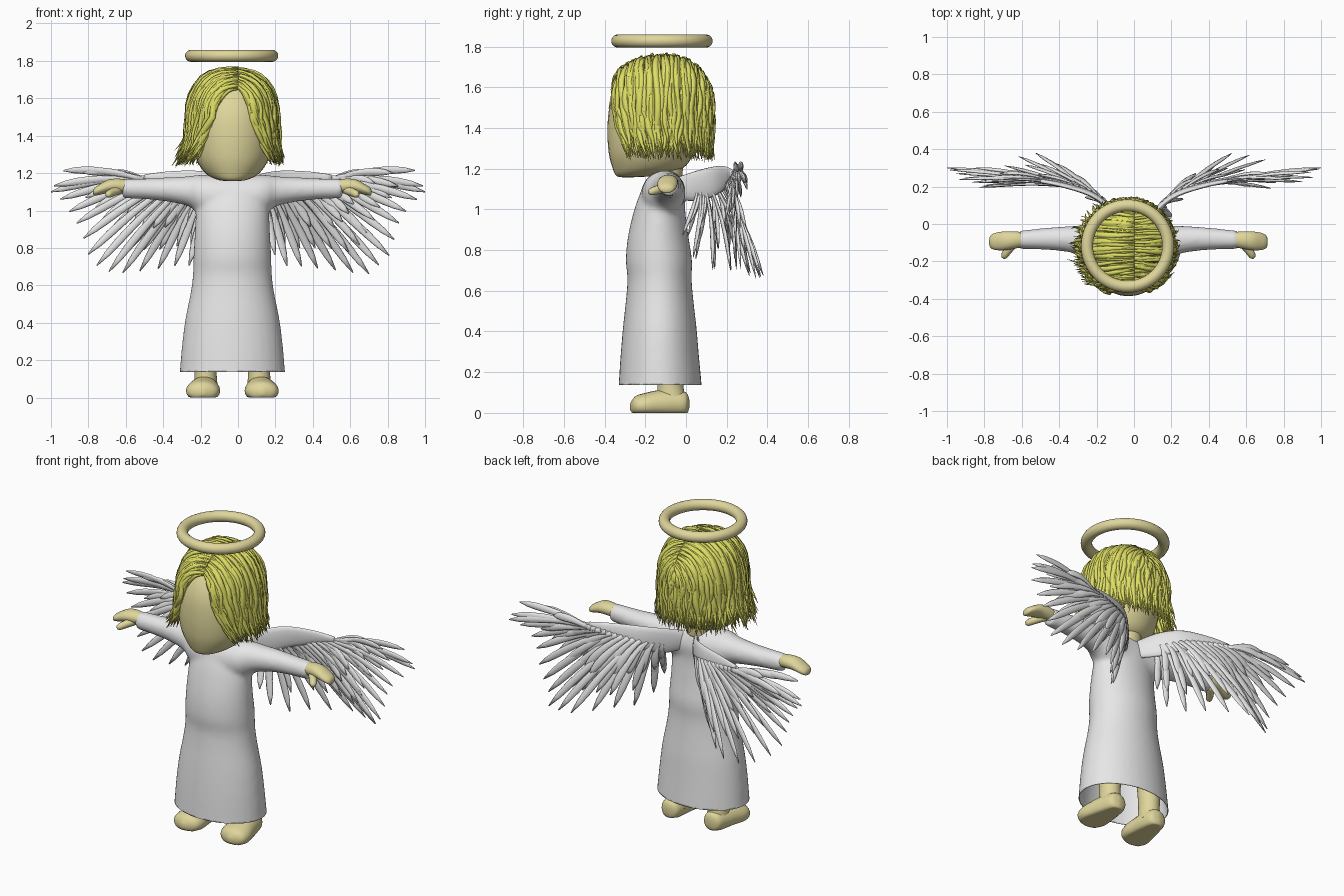
import bpy, bmesh, random
from math import sin, cos, pi, radians
from mathutils import Vector

random.seed(4)
if "Cube" in bpy.data.objects:
    bpy.data.objects.remove(bpy.data.objects["Cube"])

CX = -0.03  # centre line of the body


def material(name, rgb):
    m = bpy.data.materials.new(name)
    m.use_nodes = True
    m.diffuse_color = (*rgb, 1)
    m.node_tree.nodes["Principled BSDF"].inputs["Base Color"].default_value = (*rgb, 1)
    return m


SKIN = material("skin", (0.74, 0.67, 0.33))
HAIR = material("blonde hair", (0.73, 0.73, 0.13))
WHITE = material("white cloth and feathers", (0.8, 0.8, 0.8))


def spline(keys, n):
    """Evenly sampled Catmull-Rom through a few key tuples."""
    out, last = [], len(keys) - 1
    for i in range(n):
        f = i / (n - 1) * last
        k = min(int(f), last - 1)
        t = f - k
        p = [keys[max(0, min(last, k + j))] for j in (-1, 0, 1, 2)]
        out.append(tuple(
            0.5 * (2 * b + (c - a) * t + (2 * a - 5 * b + 4 * c - d) * t * t
                   + (3 * b - a - 3 * c + d) * t ** 3) for a, b, c, d in zip(*p)))
    return out


def loft(bm, rings, sides, floor=None):
    """Skin elliptical rings given as (centre, half axis, half axis)."""
    loops = []
    for c, u, v in rings:
        loop = []
        for i in range(sides):
            a = 2 * pi * i / sides
            p = c + u * cos(a) + v * sin(a)
            if floor is not None:
                p.z = max(p.z, floor)
            loop.append(bm.verts.new(p))
        loops.append(loop)
    for a, b in zip(loops, loops[1:]):
        for i in range(sides):
            j = (i + 1) % sides
            bm.faces.new((a[i], a[j], b[j], b[i]))
    bm.faces.new(loops[0])
    bm.faces.new(loops[-1])


def sweep(bm, pts, widths, heights, facing, sides):
    """Flattened tube along points; facing(p) gives the thin direction."""
    rings = []
    for i, p in enumerate(pts):
        d = (pts[min(i + 1, len(pts) - 1)] - pts[max(i - 1, 0)]).normalized()
        u = d.cross(facing(p)).normalized()
        rings.append((p, u * widths[i], u.cross(d) * heights[i]))
    loft(bm, rings, sides)


def finish(name, bm, mat):
    bmesh.ops.recalc_face_normals(bm, faces=bm.faces)
    me = bpy.data.meshes.new(name)
    bm.to_mesh(me)
    bm.free()
    me.materials.append(mat)
    for f in me.polygons:
        f.use_smooth = True
    ob = bpy.data.objects.new(name, me)
    bpy.context.collection.objects.link(ob)
    return ob


def upright(bm, keys, n, x=CX):
    """Vertical loft from (z, half width, front y, back y)."""
    rings = [(Vector((x, (f + b) / 2, z)), Vector((h, 0, 0)), Vector((0, (b - f) / 2, 0)))
             for z, h, f, b in spline(keys, n)]
    loft(bm, rings, 32)


def sideways(bm, keys, n, s):
    """Loft along x from (x, y, z, half depth, half height)."""
    rings = [(Vector((CX + s * x, y, z)), Vector((0, hy, 0)), Vector((0, 0, hz)))
             for x, y, z, hy, hz in spline(keys, n)]
    loft(bm, rings, 24)


# Robe: body and sleeves fused and softened, then cut open at the hem
bm = bmesh.new()
upright(bm, [(0.08, .288, -.335, .08), (0.14, .282, -.331, .077), (0.28, .27, -.322, .064),
             (0.42, .252, -.31, .052), (0.56, .224, -.295, .036), (0.66, .211, -.288, .028),
             (0.75, .209, -.296, .03), (0.87, .202, -.285, .012), (1.0, .195, -.254, -.004),
             (1.08, .185, -.225, 0), (1.14, .15, -.195, -.015), (1.18, .11, -.16, -.04),
             (1.2, .05, -.125, -.065)], 45)
half = [(.1, -.11, 1.077, .108, .113), (.18, -.102, 1.087, .1, .104),
        (.235, -.09, 1.103, .081, .081), (.34, -.08, 1.112, .068, .066),
        (.46, -.08, 1.116, .058, .057), (.59, -.085, 1.118, .049, .053)]
sideways(bm, [(-x, *rest) for x, *rest in reversed(half)] + half, 50, 1)
robe = finish("robe", bm, WHITE)
fuse = robe.modifiers.new("fuse", "REMESH")
fuse.mode, fuse.voxel_size, fuse.use_smooth_shade = "VOXEL", 0.012, True
soften = robe.modifiers.new("soften", "SMOOTH")
soften.factor, soften.iterations = 0.5, 14
bm = bmesh.new()
bm.from_object(robe, bpy.context.evaluated_depsgraph_get())
robe.modifiers.clear()
bmesh.ops.bisect_plane(bm, geom=bm.verts[:] + bm.edges[:] + bm.faces[:], clear_inner=True,
                       plane_co=(0, 0, .138), plane_no=(0, 0, 1))
for f in bm.faces:
    f.smooth = True
bm.to_mesh(robe.data)
bm.free()
thick = robe.modifiers.new("thickness", "SOLIDIFY")
thick.thickness = 0.004

# Hands with thumbs
bm = bmesh.new()
for s in (-1, 1):
    sideways(bm, [(.54, -.085, 1.125, .036, .034), (.6, -.085, 1.132, .045, .038),
                  (.66, -.09, 1.13, .05, .036), (.71, -.093, 1.112, .046, .028),
                  (.738, -.095, 1.1, .032, .02), (.745, -.095, 1.098, .006, .004)], 18, s)
    thumb = [Vector((CX + s * x, y, z)) for x, y, z in
             spline([(.6, -.09, 1.115), (.635, -.13, 1.1), (.66, -.165, 1.088),
                     (.665, -.185, 1.08)], 8)]
    size = [.024, .024, .023, .022, .021, .019, .015, .004]
    sweep(bm, thumb, size, size, lambda p: Vector((0, 0, 1)), 10)
finish("hands", bm, SKIN)

# Legs and flat-soled feet
bm = bmesh.new()
for s in (-1, 1):
    upright(bm, [(.05, .066, -.145, .008), (.12, .059, -.14, -.012), (.2, .06, -.14, -.012),
                 (.4, .066, -.16, -.02)], 12, CX + s * .143)
    rings = [(Vector((CX + s * x, y, z)), Vector((w, 0, 0)), Vector((0, 0, h)))
             for y, x, w, z, h in spline(
                 [(.016, .145, .01, .045, .02), (.0, .145, .052, .045, .055),
                  (-.06, .147, .07, .045, .068), (-.13, .152, .082, .042, .07),
                  (-.2, .157, .091, .036, .062), (-.25, .16, .073, .033, .048),
                  (-.275, .16, .012, .03, .015)], 26)]
    loft(bm, rings, 24, floor=0)
finish("legs_and_feet", bm, SKIN)

# Head and neck
bm = bmesh.new()
upright(bm, [(1.157, .02, -.31, -.27), (1.165, .08, -.342, -.16), (1.2, .145, -.36, -.02),
             (1.28, .195, -.38, .04), (1.4, .215, -.386, .075), (1.52, .21, -.372, .085),
             (1.62, .18, -.325, .06), (1.69, .125, -.25, .01), (1.72, .02, -.14, -.08)], 40)
finish("head", bm, SKIN)
bm = bmesh.new()
upright(bm, [(1.14, .085, -.18, -.02), (1.2, .08, -.18, -.015), (1.3, .09, -.19, 0)], 6)
finish("neck", bm, SKIN)

# Halo
bpy.ops.mesh.primitive_torus_add(location=(CX - .004, -.118, 1.827), major_radius=.217,
                                 minor_radius=.032, major_segments=64, minor_segments=20)
halo = bpy.context.object
halo.name = "halo"
halo.data.materials.append(SKIN)
bpy.ops.object.shade_smooth()

# Hair: ragged locks run from a centre parting over a dome, then hang to the jaw
DOME = Vector((CX, -.115, 1.5))


def lock(bm, s, phi, lift, end):
    pts, n, dome = [], 17, 9
    wave, phase = random.uniform(.02, .06), random.uniform(0, 6)
    flick = random.uniform(.02, .2) + (.26 * random.random() ** 2 if s < 0 else 0)
    ry = .264 if phi < 0 else .234
    for i in range(n):
        a = phi + wave * sin(i * .7 + phase)
        if i < dome:
            t = sin(i / (dome - 1) * pi / 2)
            x = .03 * s * (1 - t) + .23 * cos(a) * t
            y = ry * (sin(phi) * .9 * (1 - t) + sin(a) * t)
            rho = min(1, ((x / .23) ** 2 + (y / ry) ** 2) ** .5)
            z = .246 * (1 - rho ** 2.6) ** .5
        else:
            t = (i - dome + 1) / (n - dome)
            if a < 0:
                a *= 1 - .42 * t
            grow = 1 + flick * t * t * max(.1, cos(a))
            x, y, z = .23 * cos(a) * grow, ry * sin(a) * grow, (end - DOME.z) * t
        p = Vector((s * x, y, z))
        ripple = .004 * sin(i * 1.1 + phase * 2)
        pts.append(DOME + p + p.normalized() * (lift + ripple))
    w = random.uniform(.01, .021)
    taper = [min(1, .45 + .15 * i) * min(1, (n - 1 - i) * .2 + .05) for i in range(n)]
    sweep(bm, pts, [w * k for k in taper], [.013 * k for k in taper],
          lambda p: p - DOME, 5)


bm = bmesh.new()
for s in (-1, 1):
    for layer, count in ((0.0, 110), (.01, 70)):
        for k in range(count):
            phi = radians(-64 + 154 * (k + random.random()) / count)
            lock(bm, s, phi, layer + random.uniform(-.007, .006),
                 1.24 + abs(random.gauss(0, .035)))
finish("hair", bm, HAIR)

# Wings: a flat arm with fans of long and short feathers
ARM = [(.03, -.06, 1.1), (.11, .06, 1.115), (.22, .155, 1.145), (.37, .205, 1.165),
       (.5, .23, 1.175)]
TIPS = [(.16, .01, .87), (.22, .08, .72), (.32, .22, .7), (.44, .34, .68), (.57, .375, .67),
        (.69, .355, .655), (.78, .26, .7), (.83, .23, .8), (.87, .22, .92),
        (.92, .24, 1.01), (1.0, .3, 1.1), (.95, .26, 1.215)]
FAN = [.6, .62, .7, .82, .92, 1, .98, .75, .15]


def feather(bm, s, base, tip, width):
    pts, last = [], len(FAN) - 1
    for i in range(last + 1):
        p = base.lerp(tip, i / last) + Vector((0, .012, .02)) * sin(pi * i / last)
        pts.append(Vector((p.x * s, p.y, p.z)))
    sweep(bm, pts, [width * k for k in FAN], [.009 * k for k in FAN],
          lambda p: Vector((-.3 * s, 1, .2)), 8)


for s, name in ((1, "left_wing"), (-1, "right_wing")):
    bm = bmesh.new()
    arm = [Vector((x * s, y, z)) for x, y, z in spline(ARM, 16)]
    depth = spline([(.05,), (.075,), (.068,), (.045,), (.018,)], 16)
    sweep(bm, arm, [d for d, in depth], [.02 - .01 * i / 15 for i in range(16)],
          lambda p: Vector((-.3 * s, 1, .1)), 14)
    for count, reach, width, shift in ((16, 1, .021, 0), (14, .75, .021, .012),
                                       (15, .5, .023, .016)):
        bases, tips = spline(ARM[1:], count), spline(TIPS, count)
        for k in range(count):
            base = Vector(bases[k]) + Vector((0, shift, -.01))
            tip = base.lerp(Vector(tips[k]), reach * random.uniform(.96, 1))
            tip.y += random.uniform(-.03, .02)
            feather(bm, s, base, tip, width)
    # Longest feather sets the wing span
    feather(bm, s, Vector(ARM[-1]), Vector((1, .3, 1.1)), .021)
    finish(name, bm, WHITE)
